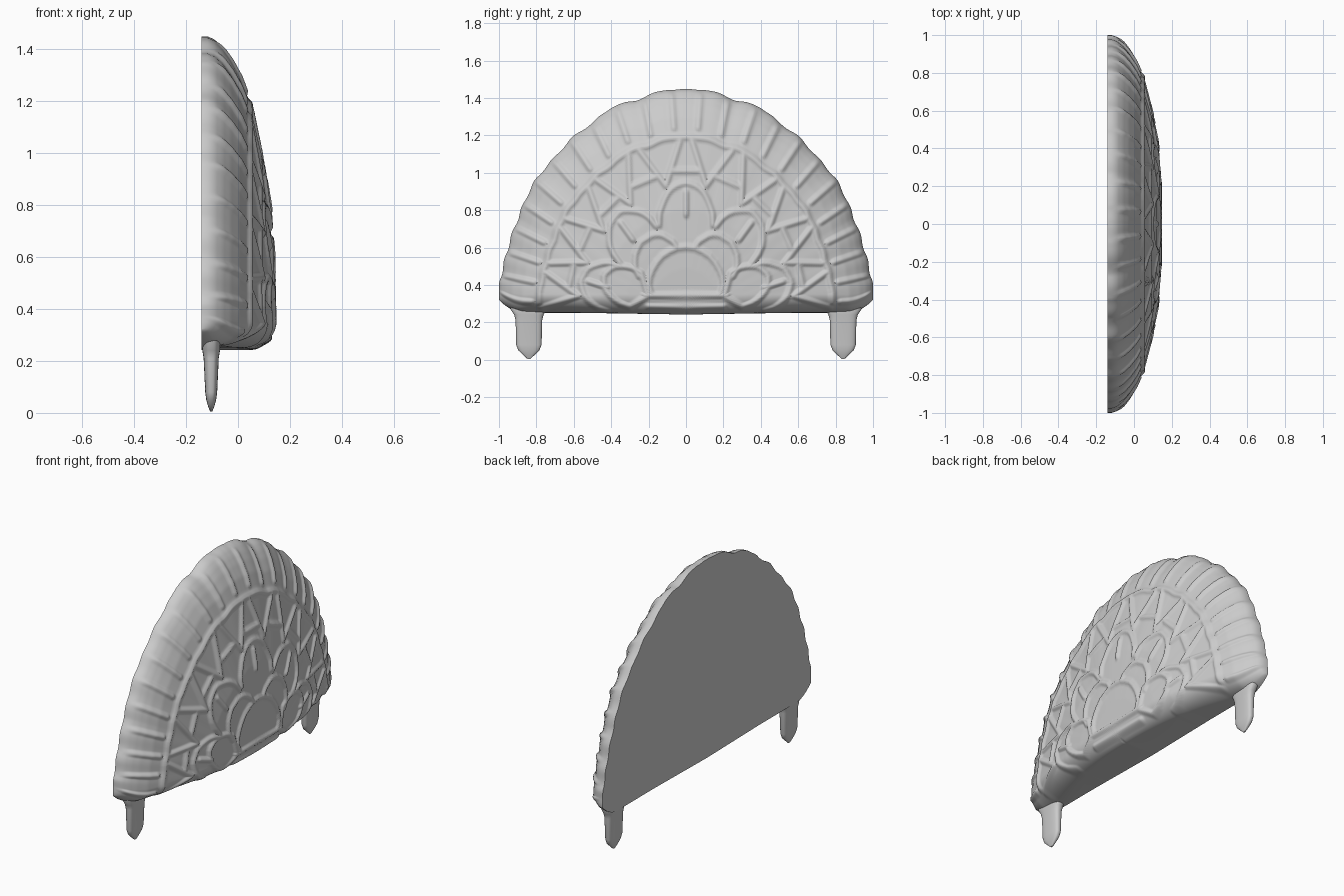
import bpy, bmesh, math
from mathutils import Vector
from mathutils.kdtree import KDTree

if "Cube" in bpy.data.objects:
    bpy.data.objects.remove(bpy.data.objects["Cube"])

Z0, BACK = 0.25, -0.14
NU, NV = 440, 110


def lerp(table, t):
    """Piecewise-linear lookup in sorted (key, value) pairs."""
    if t <= table[0][0]:
        return table[0][1]
    for (a, va), (b, vb) in zip(table, table[1:]):
        if t <= b:
            return va + (vb - va) * (t - a) / (b - a)
    return table[-1][1]


# Half outline in (y, z), turned into radius by angle
outline = [(1, .25), (.998, .4), (.96, .58), (.9, .76), (.81, .96), (.7, 1.09), (.6, 1.2),
           (.5, 1.27), (.4, 1.355), (.27, 1.39), (.1, 1.45), (0, 1.447)]
radius_table = [(math.atan2(z - Z0, y), math.hypot(y, z - Z0)) for y, z in outline]
# Depth of the domed front from the middle out to the rim
dome = [(0, .136), (.2, .136), (.33, .130), (.46, .118), (.625, .084), (.79, .043), (.875, .006),
        (.93, -.03), (.965, -.06), (.99, -.09), (1, -.118)]


def radius(a):
    r = lerp(radius_table, min(a, math.pi - a))
    return r - 0.004 * (1 - math.cos(a * 44)) * min(1, 4 * math.sin(a))


def polar(deg, s):
    a = math.radians(deg)
    r = s * radius(a)
    return Vector((r * math.cos(a), Z0 + r * math.sin(a), 0))


# Relief pattern: lines drawn on the front in (angle, fraction of radius)
samples = []


def line(points, step=0.006):
    for p, q in zip(points, points[1:]):
        n = max(1, int((q - p).length / step))
        samples.extend(p.lerp(q, i / n) for i in range(n + 1))


def arc(a0, a1, s0, s1, n=16):
    """Arched petal from a0 to a1, springing at s0 and peaking at s1."""
    line([polar(a0 + (a1 - a0) * i / n, s0 + (s1 - s0) * math.sin(math.pi * i / n) ** .7)
          for i in range(n + 1)])


# border between rim and centre
line([polar(4 + 172 * i / 90, .785) for i in range(91)])
# rim rays
for i in range(24):
    a = 4 + 172 * i / 23
    line([polar(a, .83), polar(a, .975)])
# zigzag star inside the border
for i in range(10):
    a = 9 + 18 * i
    line([polar(a - 7, .77), polar(a, .58), polar(a + 7, .77)])
    if i < 9:
        line([polar(a + 3, .64), polar(a + 15, .64)])
# two rings of petals and their centre spokes
for i in range(5):
    c = 18 + 36 * i
    arc(c - 17, c + 17, .42, .58)
    line([polar(c, .44), polar(c, .54)])
arc(30, 150, .21, .295)
for c in (24, 156):
    arc(c - 18, c + 18, .30, .47)
    line([polar(c - 18, .30), polar(c, .22), polar(c + 18, .30)])
for c in (60, 120):
    arc(c - 22, c + 22, .30, .40)
# base bar
line([Vector((-.22, .345, 0)), Vector((.22, .345, 0))])
line([Vector((-.2, .285, 0)), Vector((.2, .285, 0))])

tree = KDTree(len(samples))
for i, p in enumerate(samples):
    tree.insert(p, i)
tree.balance()


def front_point(a, s):
    r = s * radius(a)
    y, z = r * math.cos(a), Z0 + r * math.sin(a)
    d = tree.find(Vector((y, z, 0)))[2]
    k = min(1, d / 0.024)
    bump = 0.013 * (1 - k * k) ** 2
    # rolled lower edge running into the flat underside
    edge = -.128 + .178 * max(0, 1 - (y / .74) ** 2)
    t = min(1, (z - Z0) / 0.10)
    top = max(lerp(dome, s), BACK + .01)
    edge = min(edge, top)
    x = edge + (top - edge) * math.sqrt(max(0, 1 - (1 - t) ** 2)) + bump
    # rounded lower corners
    lift = .07 * max(0, (abs(y) - .86) / .14) ** 2
    z += lift * max(0, 1 - (z - Z0) / .2) - .008 * max(0, 1 - abs(y) / .5) * (1 - t)
    return (x, y, z)


def finish(bm, name, angle):
    bmesh.ops.recalc_face_normals(bm, faces=bm.faces)
    me = bpy.data.meshes.new(name)
    bm.to_mesh(me)
    bm.free()
    ob = bpy.data.objects.new(name, me)
    bpy.context.collection.objects.link(ob)
    bpy.ops.object.select_all(action='DESELECT')
    ob.select_set(True)
    bpy.context.view_layer.objects.active = ob
    bpy.ops.object.shade_smooth_by_angle(angle=math.radians(angle))
    return ob


# Domed shell with carved front, flat back and flat underside
bm = bmesh.new()
centre = bm.verts.new(front_point(math.pi / 2, 0))
cols = []
for i in range(NU + 1):
    u = i / NU
    a = min(math.pi, max(0, math.pi * (u - .06 * math.sin(2 * math.pi * u))))
    cols.append([centre] + [bm.verts.new(front_point(a, j / NV)) for j in range(1, NV + 1)])
for c, d in zip(cols, cols[1:]):
    bm.faces.new((c[0], c[1], d[1]))
    for j in range(1, NV):
        bm.faces.new((c[j], c[j + 1], d[j + 1], d[j]))
rim = [e for e in bm.edges if e.is_boundary]
ext = bmesh.ops.extrude_edge_only(bm, edges=rim)['geom']
for v in ext:
    if isinstance(v, bmesh.types.BMVert):
        v.co.x = BACK
bmesh.ops.holes_fill(bm, edges=[e for e in bm.edges if e.is_boundary], sides=0)
finish(bm, "shell", 50)

# Two flattened pegs below the corners: (z, half width, half depth)
peg = [(.34, .10, .03), (.27, .098, .036), (.24, .078, .034), (.21, .071, .029), (.08, .068, .023),
       (.05, .056, .019), (.025, .03, .012), (.005, .008, .004)]
for side, name in ((-1, "left_peg"), (1, "right_peg")):
    bm = bmesh.new()
    rings = []
    for z, w, d in peg:
        ring = []
        for i in range(32):
            c, s = math.cos(i * math.tau / 32), math.sin(i * math.tau / 32)
            ring.append(bm.verts.new((-.103 + d * math.copysign(abs(c) ** .7, c),
                                      side * .84 + w * math.copysign(abs(s) ** .7, s), z)))
        rings.append(ring)
    for p, q in zip(rings, rings[1:]):
        for i in range(32):
            bm.faces.new((p[i], p[i - 1], q[i - 1], q[i]))
    bm.faces.new(rings[0])
    bm.faces.new(rings[-1])
    finish(bm, name, 50)
